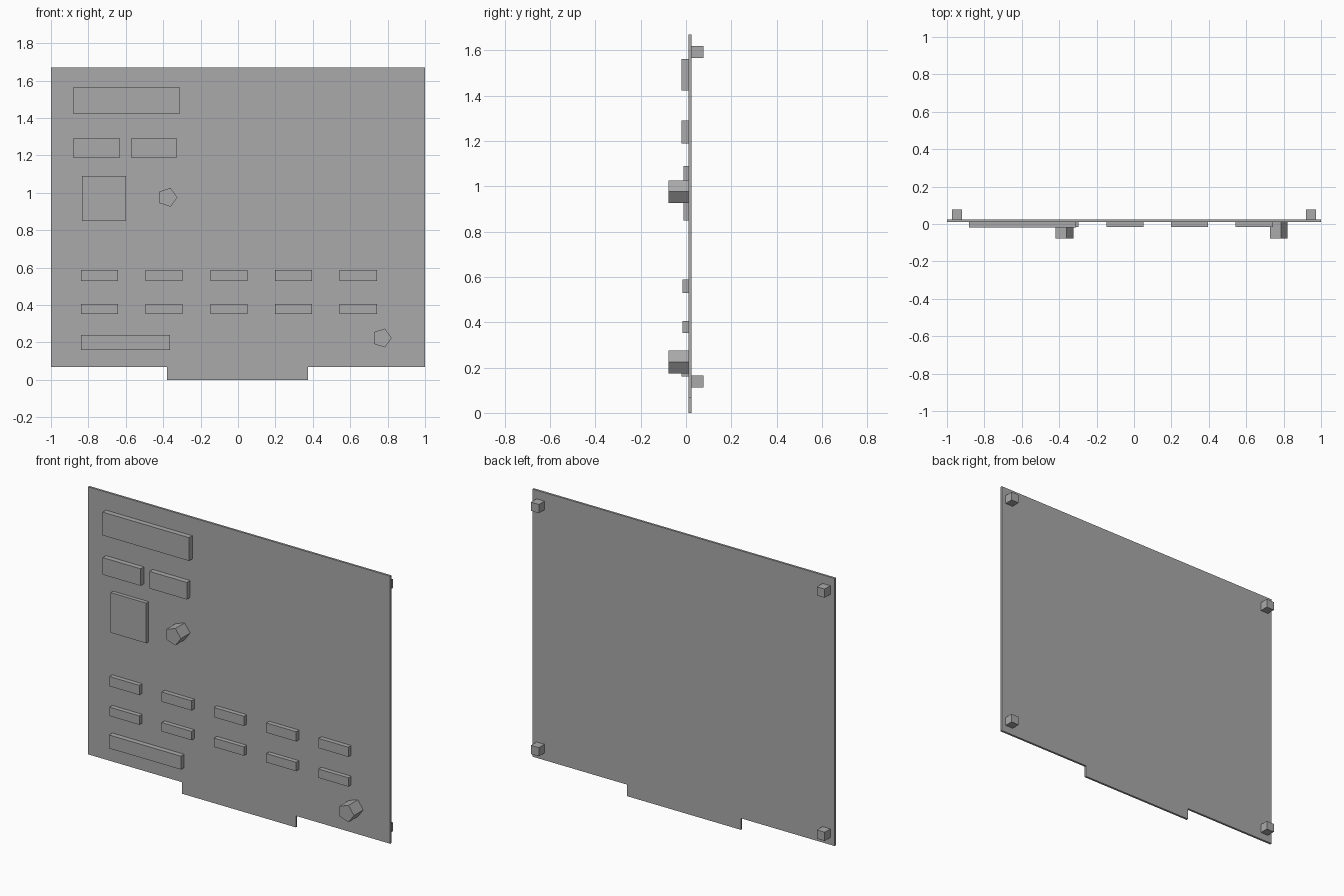
import bpy
import bmesh
from mathutils import Matrix, Vector
from math import radians

cube = bpy.data.objects.get("Cube")
if cube:
    bpy.data.objects.remove(cube)

grey = bpy.data.materials.new("mid_grey")
grey.use_nodes = True
COLOUR = (0.4, 0.4, 0.4, 1)
grey.diffuse_color = COLOUR
grey.node_tree.nodes["Principled BSDF"].inputs["Base Color"].default_value = COLOUR

FRONT, BACK = 0.011, 0.024    # faces of the board
CAP_FRONT, FOOT_BACK = -0.077, 0.077


def finish(name, bm):
    bmesh.ops.recalc_face_normals(bm, faces=bm.faces)
    mesh = bpy.data.meshes.new(name)
    bm.to_mesh(mesh)
    bm.free()
    mesh.materials.append(grey)
    obj = bpy.data.objects.new(name, mesh)
    bpy.context.collection.objects.link(obj)
    return obj


def prism(name, outline, y0, y1):
    """Extrude an x-z outline from y0 to y1."""
    bm = bmesh.new()
    face = bm.faces.new([bm.verts.new((x, y0, z)) for x, z in outline])
    out = bmesh.ops.extrude_face_region(bm, geom=[face])
    verts = [v for v in out["geom"] if isinstance(v, bmesh.types.BMVert)]
    bmesh.ops.translate(bm, verts=verts, vec=(0, y1 - y0, 0))
    return finish(name, bm)


def block(name, x0, x1, z0, z1, y0, y1=FRONT):
    return prism(name, [(x0, z0), (x1, z0), (x1, z1), (x0, z1)], y0, y1)


def capacitor(name, x, z):
    """Five-sided drum standing out of the front, one corner towards +x."""
    bm = bmesh.new()
    bmesh.ops.create_cone(bm, cap_ends=True, segments=5, radius1=0.053,
                          radius2=0.053, depth=FRONT - CAP_FRONT)
    # Put a corner on +x whatever the primitive's starting angle
    corner = bm.verts[:][0].co
    spin = Vector((corner.x, corner.y)).angle_signed(Vector((1, 0)))
    bm.transform(Matrix.Translation((x, (FRONT + CAP_FRONT) / 2, z))
                 @ Matrix.Rotation(radians(90), 4, "X")
                 @ Matrix.Rotation(-spin, 4, "Z"))
    return finish(name, bm)


# Board with its connector tab
prism("circuit_board", [(-1, 0.069), (-0.38, 0.069), (-0.38, 0), (0.375, 0),
                        (0.375, 0.069), (1, 0.069), (1, 1.67), (-1, 1.67)],
      FRONT, BACK)

# Large chips
block("top_long_chip", -0.882, -0.31, 1.423, 1.562, -0.02)
block("upper_chip_right", -0.882, -0.631, 1.188, 1.29, -0.02)
block("upper_chip_left", -0.572, -0.325, 1.188, 1.29, -0.02)
block("square_chip", -0.834, -0.599, 0.85, 1.09, -0.012)
block("bottom_long_chip", -0.84, -0.364, 0.16, 0.24, -0.02)

# Two rows of small chips
for row, (z0, z1) in {"lower": (0.352, 0.405), "upper": (0.53, 0.588)}.items():
    for i in range(5):
        x = -0.84 + i * 0.346
        block(f"small_chip_{row}_{i + 1}", x, x + 0.198, z0, z1, -0.016)

# Capacitors
capacitor("middle_capacitor", -0.377, 0.976)
capacitor("corner_capacitor", 0.769, 0.224)

# Spacer feet on the back corners
for side, sx in (("left", 1), ("right", -1)):
    for level, z in (("lower", 0.112), ("upper", 1.567)):
        block(f"foot_{level}_{side}", sx * 0.92, sx * 0.972, z, z + 0.052,
              BACK, FOOT_BACK)
